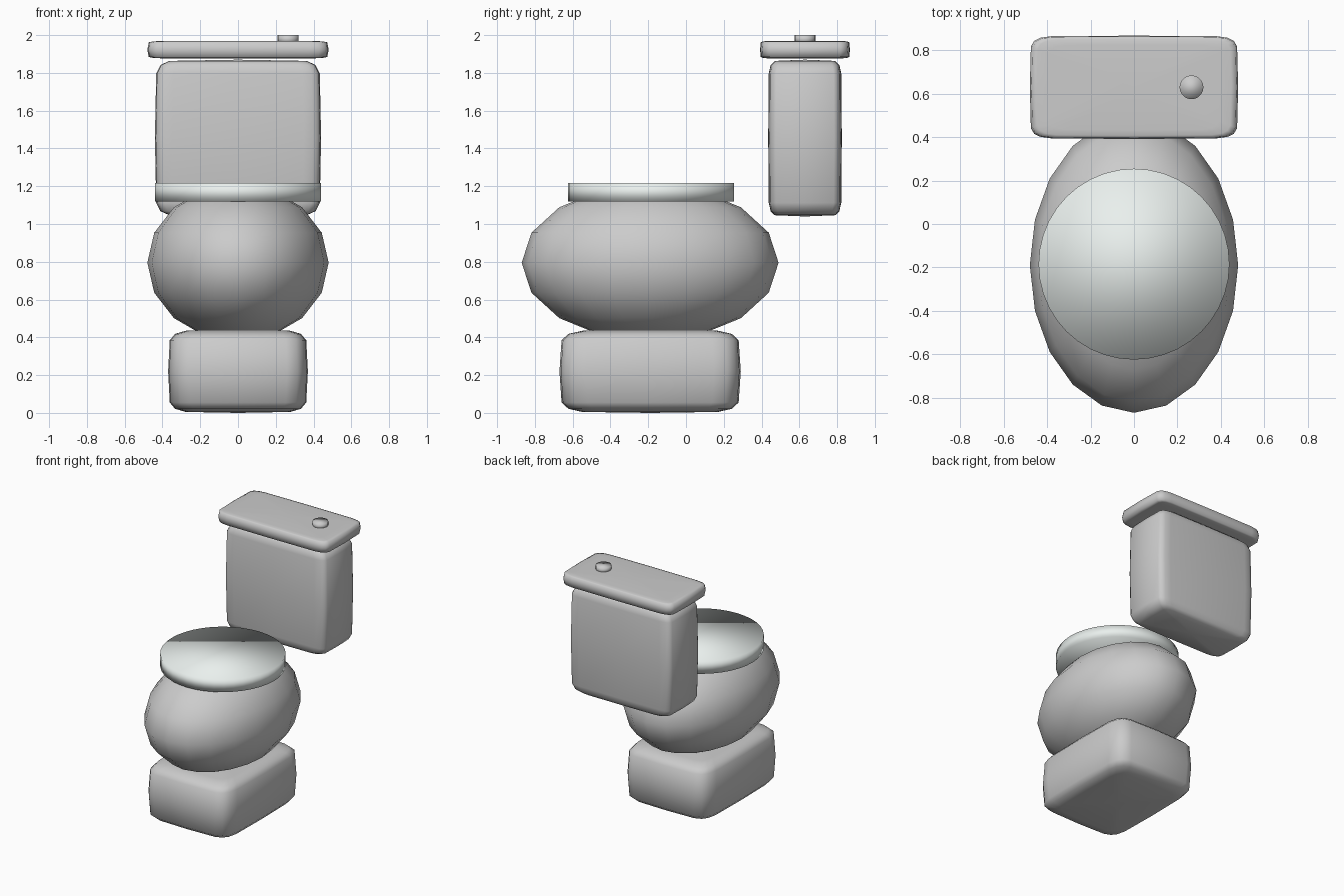
import bpy, bmesh
from math import sin, cos, pi, copysign

if "Cube" in bpy.data.objects:
    bpy.data.objects.remove(bpy.data.objects["Cube"])


def spow(v, e):
    return 0.0 if abs(v) < 1e-9 else copysign(abs(v) ** e, v)


def superellipsoid(name, centre, half, e_lat=1.0, e_lon=1.0, segs=20, rings=8):
    """Rounded solid: exponent 1 is an ellipsoid, near 0 is a box."""
    bm = bmesh.new()

    def vert(u, v):
        c = spow(cos(v), e_lat)
        p = (c * spow(cos(u), e_lon), c * spow(sin(u), e_lon), spow(sin(v), e_lat))
        return bm.verts.new([centre[i] + half[i] * p[i] for i in range(3)])

    loops = [[vert(2 * pi * i / segs, -pi / 2 + pi * j / rings) for i in range(segs)]
             for j in range(1, rings)]
    bottom, top = vert(0, -pi / 2), vert(0, pi / 2)
    for i in range(segs):
        k = (i + 1) % segs
        bm.faces.new((bottom, loops[0][k], loops[0][i]))
        bm.faces.new((top, loops[-1][i], loops[-1][k]))
        for a, b in zip(loops, loops[1:]):
            bm.faces.new((a[i], a[k], b[k], b[i]))
    return finish(name, bm)


def disc(name, x, y, z0, z1, r, segs):
    """Upright solid cylinder."""
    bm = bmesh.new()
    bmesh.ops.create_cone(bm, cap_ends=True, segments=segs, radius1=r, radius2=r, depth=z1 - z0)
    bmesh.ops.translate(bm, verts=bm.verts, vec=(x, y, (z0 + z1) / 2))
    return finish(name, bm)


def finish(name, bm):
    for f in bm.faces:
        f.smooth = True
    mesh = bpy.data.meshes.new(name)
    bm.to_mesh(mesh)
    bm.free()
    ob = bpy.data.objects.new(name, mesh)
    bpy.context.collection.objects.link(ob)
    return ob


# Pedestal and bowl
superellipsoid("base", (0, -0.19, 0.22), (0.37, 0.48, 0.22), 0.3, 0.3)
superellipsoid("bowl", (0, -0.19, 0.795), (0.48, 0.68, 0.415))

# Pale closed seat
seat = disc("seat", 0, -0.185, 1.12, 1.217, 0.44, 40)
pale = bpy.data.materials.new("pale_seat")
pale.diffuse_color = (0.82, 0.87, 0.85, 1)
pale.use_nodes = True
pale.node_tree.nodes["Principled BSDF"].inputs["Base Color"].default_value = pale.diffuse_color
seat.data.materials.append(pale)

# Cistern, lid and flush button
superellipsoid("tank", (0, 0.63, 1.455), (0.44, 0.195, 0.415), 0.2, 0.2)
superellipsoid("tank_lid", (0, 0.63, 1.923), (0.48, 0.238, 0.047), 0.2, 0.2)
disc("flush_button", 0.265, 0.63, 1.955, 2.0, 0.055, 20)
